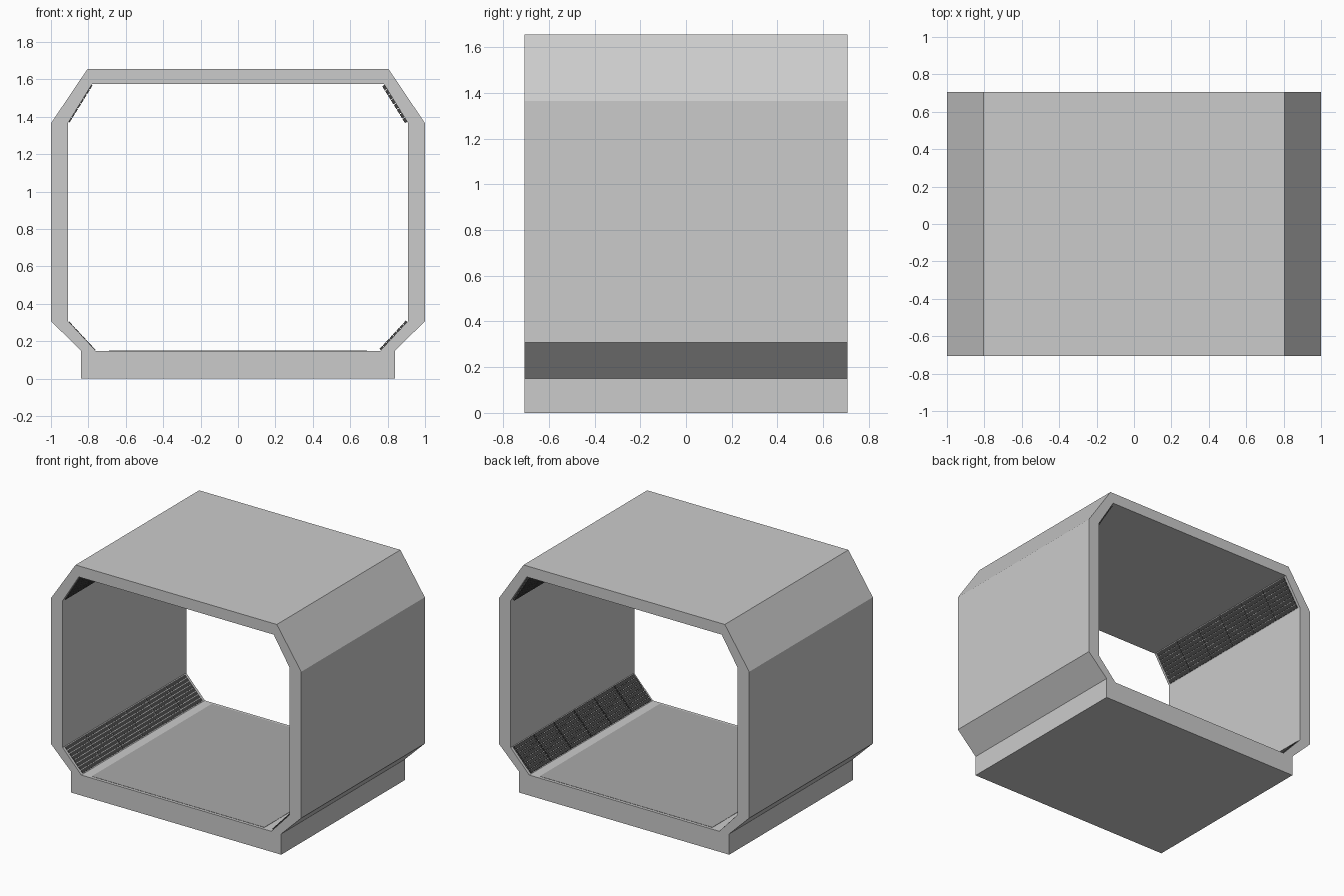
import bpy, bmesh, math
from mathutils import Vector

if "Cube" in bpy.data.objects:
    bpy.data.objects.remove(bpy.data.objects["Cube"])

HALF = 0.706  # half depth along y


def material(name, v):
    m = bpy.data.materials.new(name)
    m.diffuse_color = (v, v, v, 1)
    m.use_nodes = True
    m.node_tree.nodes["Principled BSDF"].inputs["Base Color"].default_value = m.diffuse_color
    return m


def finish(bm, name, mat=None):
    bmesh.ops.recalc_face_normals(bm, faces=bm.faces)
    me = bpy.data.meshes.new(name)
    bm.to_mesh(me)
    bm.free()
    ob = bpy.data.objects.new(name, me)
    bpy.context.collection.objects.link(ob)
    if mat:
        me.materials.append(mat)
    return ob


def mirrored(right):
    # closes a right-hand half profile across x = 0
    return right + [(-x, z) for x, z in reversed(right)]


# tunnel shell: outer and inner rings share ten points each
outer = mirrored([(0.84, 0), (0.84, 0.15), (1, 0.307), (1, 1.365), (0.805, 1.655)])
inner = mirrored([(0.70, 0.148), (0.76, 0.148), (0.908, 0.307), (0.908, 1.368), (0.78, 1.575)])
bm = bmesh.new()
rings = [[bm.verts.new((x, y, z)) for x, z in prof]
         for prof, y in ((outer, -HALF), (outer, HALF), (inner, HALF), (inner, -HALF))]
n = len(outer)
for a, b in zip(rings, rings[1:] + rings[:1]):
    for i in range(n):
        j = (i + 1) % n
        bm.faces.new((a[i], a[j], b[j], b[i]))
bmesh.ops.remove_doubles(bm, verts=bm.verts, dist=1e-5)
finish(bm, "tunnel_shell")

dark = material("dark_grille", 0.06)
floor_grey = material("floor_grey", 0.4)


def add_box(bm, center, u, v, w):
    # box from a centre and three half-extent vectors
    c = [[[bm.verts.new(center + u * i + v * j + w * k) for k in (-1, 1)]
          for j in (-1, 1)] for i in (-1, 1)]
    for s in (0, 1):
        bm.faces.new((c[s][0][0], c[s][1][0], c[s][1][1], c[s][0][1]))
        bm.faces.new((c[0][s][0], c[1][s][0], c[1][s][1], c[0][s][1]))
        bm.faces.new((c[0][0][s], c[1][0][s], c[1][1][s], c[0][1][s]))


# floor plate, almost flush with the floor
bm = bmesh.new()
add_box(bm, Vector((0, 0, 0.148)), Vector((0.69, 0, 0)), Vector((0, 0.685, 0)), Vector((0, 0, 0.002)))
finish(bm, "floor_plate", floor_grey)


# slatted grilles lying on the four inner corner chamfers
def grille(name, p, q, lift, slats=8, bays=6):
    p, q = Vector((p[0], 0, p[1])), Vector((q[0], 0, q[1]))
    across = q - p
    normal = Vector((-across.z, 0, across.x)).normalized()
    if normal.dot(Vector((0, 0, 0.85)) - p) < 0:
        normal = -normal
    pitch, bay = 0.97 / slats, 2 * 0.69 / bays
    bm = bmesh.new()
    for s in range(slats):
        base = p + across * (0.015 + pitch * (s + 0.5))
        for b in range(bays):
            c = base + normal * (lift / 2) + Vector((0, -0.69 + bay * (b + 0.5), 0))
            add_box(bm, c, across * (pitch * 0.43), Vector((0, bay / 2 - 0.004, 0)), normal * (lift / 2))
    finish(bm, name, dark)


for side, sx, lifts in (("right", 1, (0.010, 0.014)), ("left", -1, (0.003, 0.006))):
    grille("lower_grille_" + side, (0.76 * sx, 0.148), (0.908 * sx, 0.307), lifts[0])
    grille("upper_grille_" + side, (0.908 * sx, 1.368), (0.78 * sx, 1.575), lifts[1])
